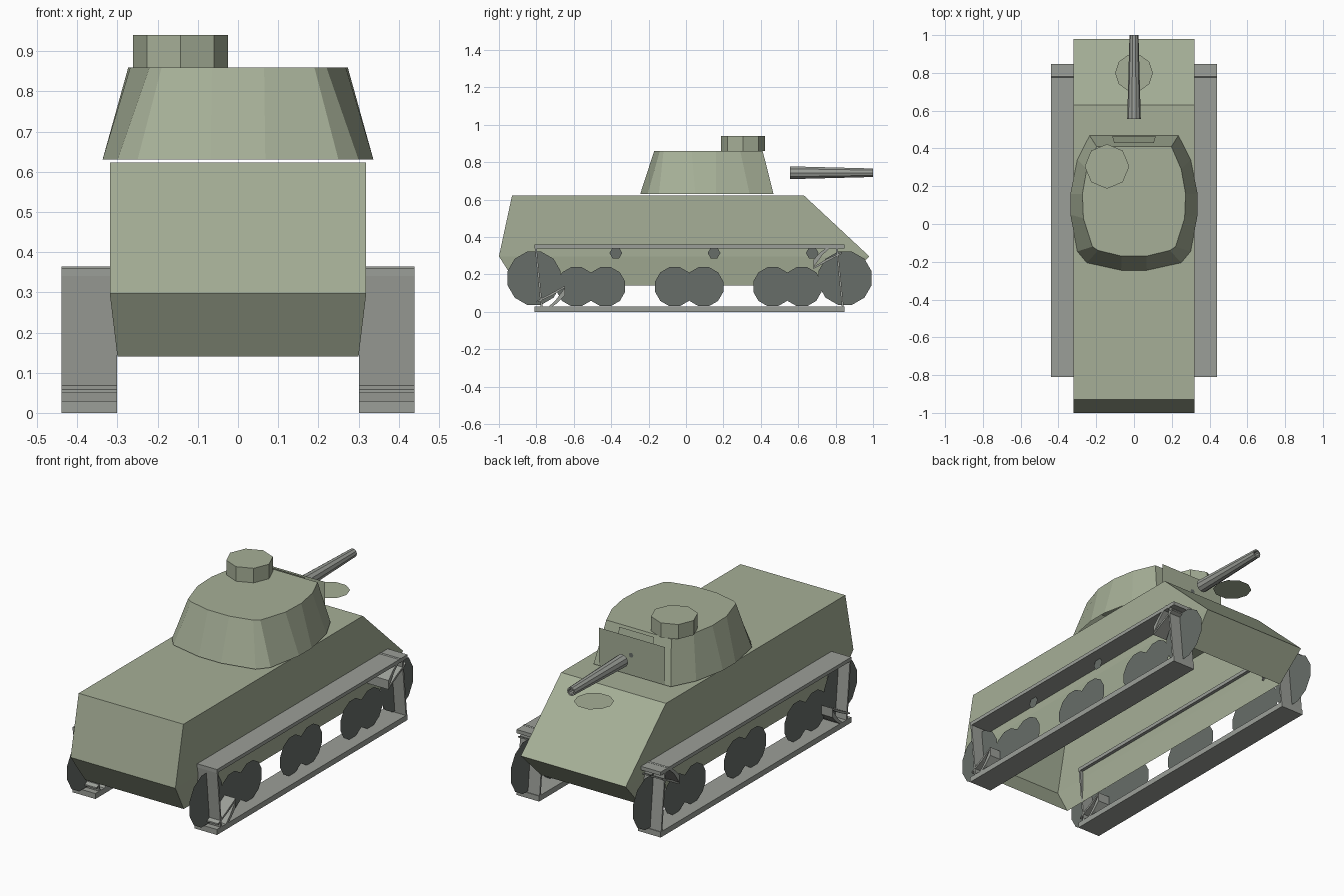
import bpy, bmesh
from math import cos, sin, pi
from mathutils import Vector

if "Cube" in bpy.data.objects:
    bpy.data.objects.remove(bpy.data.objects["Cube"])


def material(name, rgb):
    m = bpy.data.materials.new(name)
    m.diffuse_color = (*rgb, 1)
    m.use_nodes = True
    m.node_tree.nodes["Principled BSDF"].inputs["Base Color"].default_value = m.diffuse_color
    return m


GREEN = material("armour_green", (0.38, 0.43, 0.31))
GREY = material("track_grey", (0.33, 0.345, 0.315))
DARK = material("wheel_grey", (0.135, 0.153, 0.14))


def finish(bm, name, mat):
    bmesh.ops.recalc_face_normals(bm, faces=bm.faces)
    me = bpy.data.meshes.new(name)
    bm.to_mesh(me)
    bm.free()
    me.materials.append(mat)
    ob = bpy.data.objects.new(name, me)
    bpy.context.collection.objects.link(ob)
    return ob


def loft(name, rings, mat, start=True, end=True):
    """Join equal-length point rings with quads, optionally capped."""
    bm = bmesh.new()
    vs = [[bm.verts.new(p) for p in r] for r in rings]
    n = len(vs[0])
    for a, b in zip(vs, vs[1:]):
        for i in range(n):
            j = (i + 1) % n
            bm.faces.new((a[i], a[j], b[j], b[i]))
    if start:
        bm.faces.new(vs[0])
    if end and len(vs) > 1:
        bm.faces.new(vs[-1])
    return finish(bm, name, mat)


def side_profile(name, pts, x0, x1, mat):
    return loft(name, [[(x, y, z) for y, z in pts] for x in (x0, x1)], mat)


def ring(c, r, n, u, v, phase=0.0):
    c, u, v = Vector(c), Vector(u), Vector(v)
    return [c + r * (cos(phase + 2 * pi * i / n) * u + sin(phase + 2 * pi * i / n) * v)
            for i in range(n)]


X, Y, Z = (1, 0, 0), (0, 1, 0), (0, 0, 1)


# hull: upper box with sloped ends, lower part tapering inward, open underneath
def hull_ring(w, y0, y1, z):
    return [(-w, y0, z), (w, y0, z), (w, y1, z), (-w, y1, z)]


loft("hull", [hull_ring(0.30, -0.90, 0.83, 0.14),
              hull_ring(0.319, -1.0, 0.98, 0.297),
              hull_ring(0.319, -0.93, 0.63, 0.623)], GREEN, start=False)


# turret: half outlines mirrored across x
def mirrored(half, z):
    return [(x, y, z) for x, y in half] + [(-x, y, z) for x, y in reversed(half)]


low = [(.068, -.245), (.25, -.205), (.30, -.145), (.337, .05), (.337, .16), (.30, .34), (.235, .468)]
high = [(.065, -.17), (.19, -.14), (.22, -.12), (.268, .03), (.273, .16), (.25, .29), (.198, .41)]
loft("turret", [mirrored(low, 0.63), mirrored(high, 0.86)], GREEN, start=False)

# cupola
loft("cupola", [ring((-.143, .305, z), .118, 8, X, Y) for z in (0.86, 0.94)], GREEN)


# mantlet plates
def plate(name, w0, w1, z0, z1, y0, y1, mat):
    loft(name, [[(-w0, y0, z0), (w0, y0, z0), (w1, y1, z1), (-w1, y1, z1)]], mat)


plate("mantlet_plate", .20, .20, .635, .84, .470, .470, GREEN)
plate("mantlet_inner", .11, .11, .655, .83, .475, .475, GREEN)
plate("mantlet_lip", .115, .105, .66, .855, .465, .43, GREEN)
loft("gun_socket", [ring((0, .478, .745), .014, 6, X, Z)], DARK)

# gun barrel with hollow muzzle
loft("gun_barrel", [ring((0, y, .744), r, 10, X, Z) for y, r in
                    ((.555, .036), (1.0, .024), (1.0, .016), (.96, .016))], GREY)

# floating hatch disc over the sloped front plate
loft("hatch_disc", [ring((0, .80, .615), .10, 10, X, Y)], GREEN)


# running gear, both sides
def turned(pts):
    return [(0.035 - y, 0.37 - z) for y, z in pts]


end_plate = [(-.81, .36), (-.80, .36), (-.765, .012), (-.775, .012)]
flap_upper = [(-.80, .05), (-.80, .058), (-.72, .10), (-.647, .14), (-.647, .13), (-.715, .088)]
flap_lower = [(-.755, .008), (-.745, .006), (-.685, .05), (-.647, .09), (-.647, .13), (-.695, .065)]

for s, side in ((-1, "left"), (1, "right")):
    a, b, mid = s * .301, s * .439, s * .372
    for name, z0, z1 in (("top", .34, .36), ("bottom", .0, .03)):
        side_profile(f"{side}_track_{name}",
                     [(-.81, z0), (.847, z0), (.847, z1), (-.81, z1)], a, b, GREY)
    for name, pts in (("end_plate", end_plate), ("flap_upper", flap_upper),
                      ("flap_lower", flap_lower)):
        side_profile(f"{side}_rear_{name}", pts, a, b, GREY)
        side_profile(f"{side}_front_{name}", turned(pts), a, b, GREY)

    # wheels are thin flat discs
    wheels = [("end_wheel", y, .18, .147, 12) for y in (-.812, .850)]
    for y in (-.508, .017, .542):
        wheels += [("road_wheel", y - .078, .135, .108, 12),
                   ("road_wheel", y + .078, .135, .108, 12)]
    wheels += [("return_roller", y, .315, .034, 6) for y in (-.375, .15, .675)]
    for name, y, z, r, n in wheels:
        loft(f"{side}_{name}", [ring((mid, y, z), r, n, Y, Z, pi / 12 if n > 6 else 0)], DARK)
